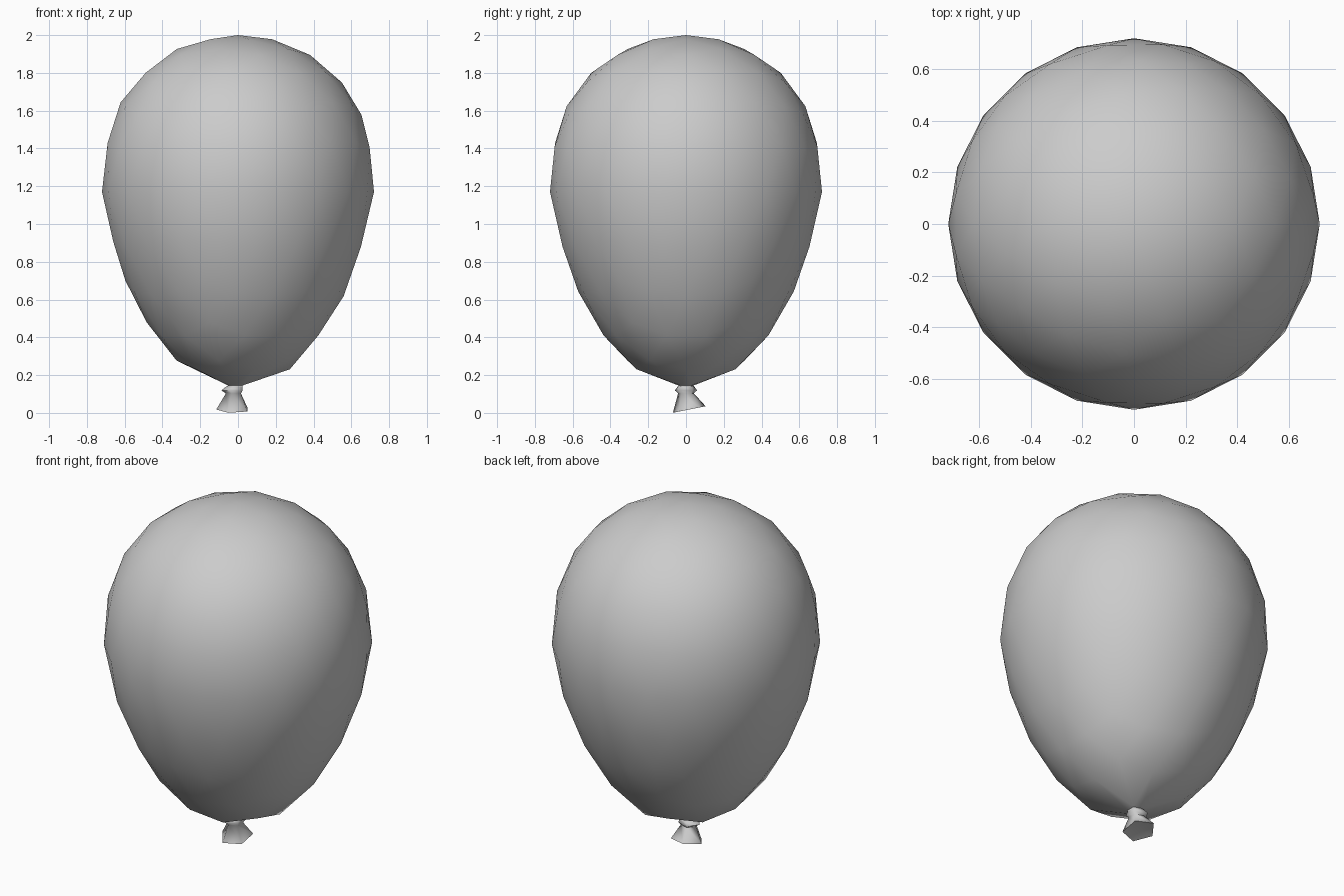
import bpy, bmesh
from math import cos, sin, pi

if "Cube" in bpy.data.objects:
    bpy.data.objects.remove(bpy.data.objects["Cube"])


def finish(bm, name, smooth_angle=None):
    bmesh.ops.recalc_face_normals(bm, faces=bm.faces)
    for f in bm.faces:
        f.smooth = True
    mesh = bpy.data.meshes.new(name)
    bm.to_mesh(mesh)
    bm.free()
    obj = bpy.data.objects.new(name, mesh)
    bpy.context.collection.objects.link(obj)
    if smooth_angle:
        bpy.context.view_layer.objects.active = obj
        obj.select_set(True)
        bpy.ops.object.shade_smooth_by_angle(angle=smooth_angle)
        obj.select_set(False)
    return obj


# Inflated body: icosphere stretched into a teardrop, open at the neck
R, MID = 0.72, 1.17
NECK_X, NECK_Z, NECK_R = -0.01, 0.145, 0.042
bm = bmesh.new()
bmesh.ops.create_icosphere(bm, subdivisions=3, radius=1)
bottom = min(bm.verts, key=lambda v: v.co.z)
bmesh.ops.delete(bm, geom=[bottom], context='VERTS')
for v in bm.verts:
    x, y, s = v.co
    if s < -0.95:
        k = NECK_R / (x * x + y * y) ** 0.5
        v.co = (x * k + NECK_X, y * k, NECK_Z)
    elif s < 0:
        k = R * (1 + 0.165 * s)
        v.co = (x * k, y * k, MID + 1.05 * s)
    else:
        k = R * (1 + 0.06 * s * (1 - s))
        v.co = (x * k, y * k, MID + 0.83 * (s + 0.18 * s * (1 - s)))
finish(bm, "balloon_body")

# Knot and flared lip: five-sided rings (centre x, centre y, z, radius, tilt)
rings = [
    (NECK_X, 0, NECK_Z, NECK_R, 0),
    (-0.018, 0, 0.135, 0.050, 0),
    (-0.026, 0, 0.119, 0.062, 0),
    (-0.020, 0, 0.103, 0.044, 0),
    (-0.024, 0.017, 0.018, 0.091, 0.2),
]
bm = bmesh.new()
prev = None
for cx, cy, z, r, tilt in rings:
    ring = []
    for i in range(5):
        a = pi + i * 2 * pi / 5
        dy = r * sin(a)
        ring.append(bm.verts.new((cx + r * cos(a), cy + dy, z + tilt * dy)))
    if prev:
        for i in range(5):
            j = (i + 1) % 5
            bm.faces.new((prev[i], prev[j], ring[j], ring[i]))
    prev = ring
# Shallow recessed end of the lip
tip = bm.verts.new((-0.024, 0.012, 0.035))
for i in range(5):
    bm.faces.new((prev[i], prev[(i + 1) % 5], tip))
finish(bm, "tied_neck", 1.25)
